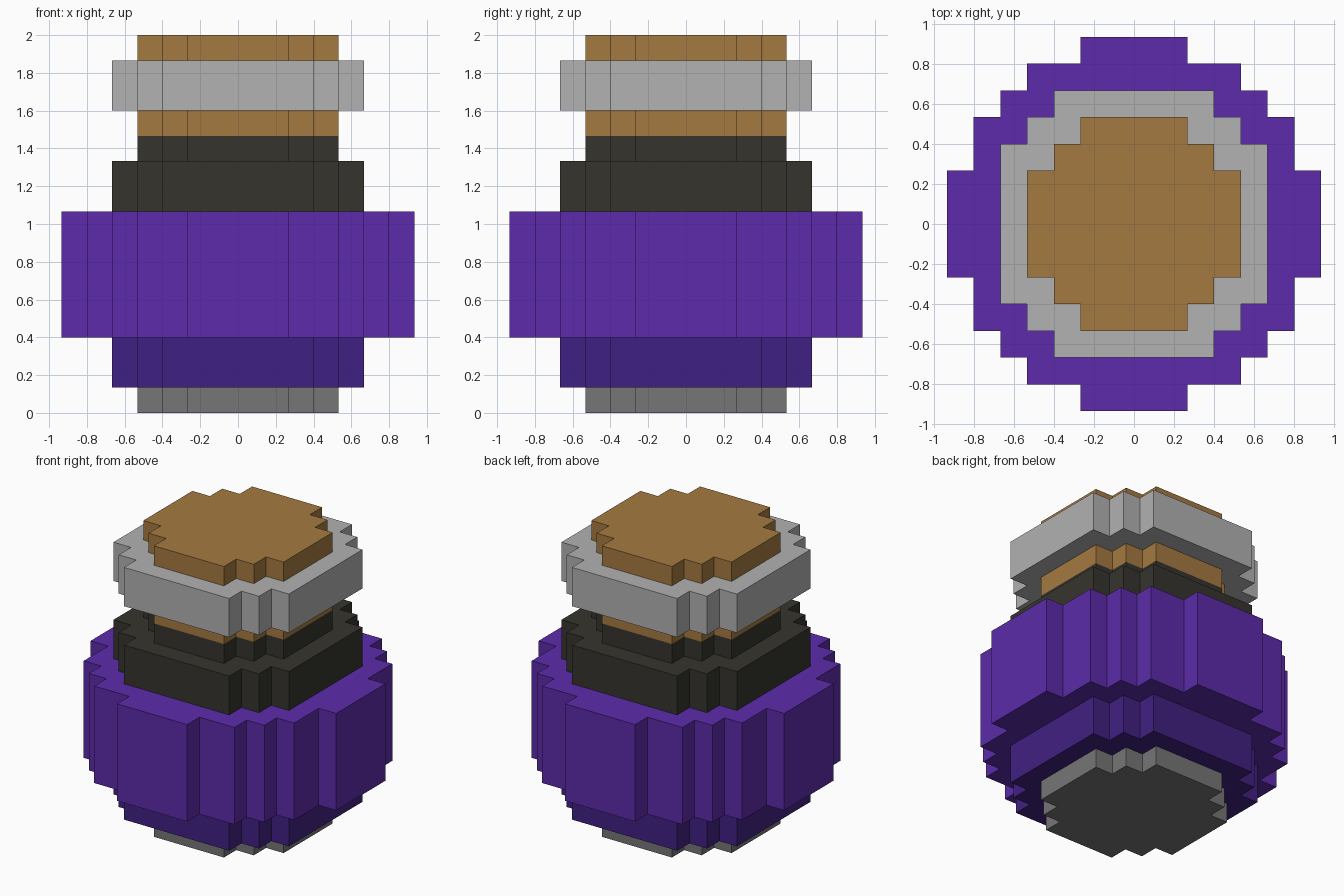
import bpy
import bmesh

cube = bpy.data.objects.get("Cube")
if cube:
    bpy.data.objects.remove(cube, do_unlink=True)

U = 2 / 15  # one block of the stepped grid


def linear(c):
    c /= 255
    return c / 12.92 if c <= 0.04045 else ((c + 0.055) / 1.055) ** 2.4


def material(name, *rgb):
    mat = bpy.data.materials.new(name)
    color = (*[linear(c) for c in rgb], 1)
    mat.use_nodes = True
    mat.diffuse_color = color
    bsdf = mat.node_tree.nodes["Principled BSDF"]
    bsdf.inputs["Base Color"].default_value = color
    bsdf.inputs["Roughness"].default_value = 0.9
    return mat


cork = material("cork brown", 165, 122, 64)
silver = material("light grey", 178, 178, 178)
charcoal = material("charcoal", 53, 52, 45)
purple = material("purple", 92, 43, 170)
deep_purple = material("deep purple", 64, 32, 130)
grey = material("mid grey", 118, 118, 118)

# Outer corners of one quadrant of each stepped disc, in blocks
SMALL = [(4, 2), (3, 3), (2, 4)]
MEDIUM = [(5, 3), (4, 4), (3, 5)]
LARGE = [(7, 2), (6, 4), (5, 5), (4, 6), (2, 7)]


def outline(steps):
    """Add the inner corners, then turn the quadrant four times."""
    quadrant = [steps[0]]
    for (_, y), corner in zip(steps, steps[1:]):
        quadrant += [(corner[0], y), corner]
    points = []
    for _ in range(4):
        points += quadrant
        quadrant = [(-y, x) for x, y in quadrant]
    return points


def stepped_disc(name, steps, bottom, top, mat):
    bm = bmesh.new()
    base = bm.faces.new([bm.verts.new((x * U, y * U, bottom * U)) for x, y in outline(steps)])
    walls = bmesh.ops.extrude_face_region(bm, geom=[base], use_keep_orig=True)
    verts = [g for g in walls["geom"] if isinstance(g, bmesh.types.BMVert)]
    bmesh.ops.translate(bm, verts=verts, vec=(0, 0, (top - bottom) * U))
    bmesh.ops.recalc_face_normals(bm, faces=bm.faces)
    mesh = bpy.data.meshes.new(name)
    bm.to_mesh(mesh)
    bm.free()
    mesh.materials.append(mat)
    bpy.context.collection.objects.link(bpy.data.objects.new(name, mesh))


# Parts from the ground up
stepped_disc("foot", SMALL, 0, 1, grey)
stepped_disc("lower_body", MEDIUM, 1, 3, deep_purple)
stepped_disc("body", LARGE, 3, 8, purple)
stepped_disc("shoulder", MEDIUM, 8, 10, charcoal)
stepped_disc("neck", SMALL, 10, 11, charcoal)
stepped_disc("stopper_base", SMALL, 11, 12, cork)
stepped_disc("stopper_ring", MEDIUM, 12, 14, silver)
stepped_disc("stopper_top", SMALL, 14, 15, cork)
